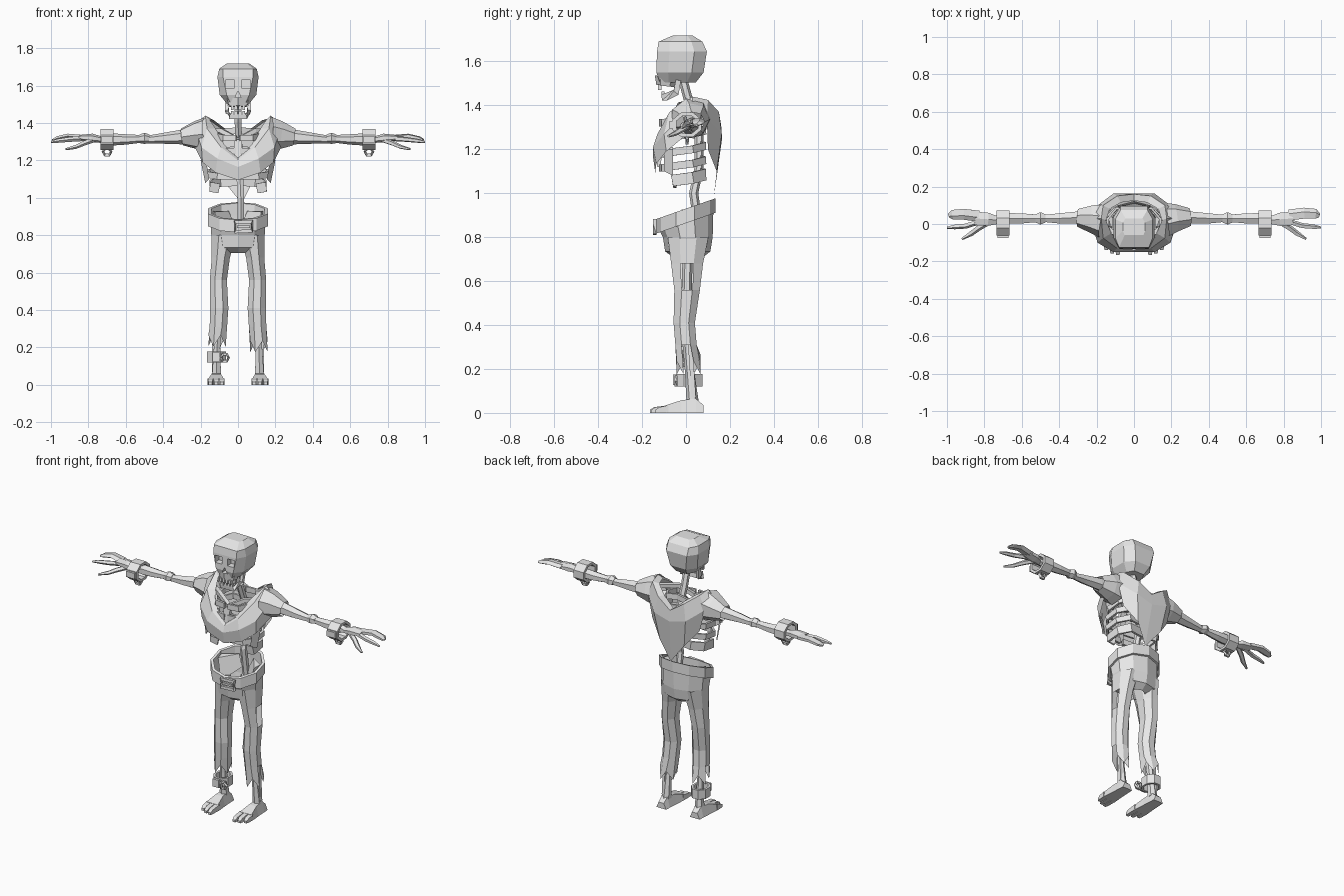
import bpy, bmesh, math
from mathutils import Vector

bone = bpy.data.materials.new("plain_grey")
bone.diffuse_color = (0.8, 0.8, 0.8, 1)


def loft(name, rings, caps=True, loop=False, skip=()):
    """Bridge equal-sized rings of points; skip holds (ring, side) faces left open."""
    bm = bmesh.new()
    rows = [[bm.verts.new(p) for p in r] for r in rings]
    n, m = len(rows[0]), len(rows)
    for i in range(m if loop else m - 1):
        a, b = rows[i], rows[(i + 1) % m]
        for j in range(n):
            if (i, j) not in skip:
                k = (j + 1) % n
                bm.faces.new((a[j], a[k], b[k], b[j]))
    if caps and not loop:
        bm.faces.new(rows[0])
        bm.faces.new(rows[-1])
    bmesh.ops.recalc_face_normals(bm, faces=bm.faces)
    me = bpy.data.meshes.new(name)
    bm.to_mesh(me)
    bm.free()
    me.materials.append(bone)
    ob = bpy.data.objects.new(name, me)
    bpy.context.collection.objects.link(ob)
    return ob


def tube(name, pts, sizes, n=6, loop=False, caps=True):
    """Sweep an n-gon along points; sizes are (half width, half height)."""
    pts = [Vector(p) for p in pts]
    if len(sizes) == 1:
        sizes = sizes * len(pts)
    rings, m = [], len(pts)
    for i, p in enumerate(pts):
        if loop:
            d = pts[(i + 1) % m] - pts[i - 1]
        else:
            d = pts[min(i + 1, m - 1)] - pts[max(i - 1, 0)]
        d.normalize()
        up = Vector((0, 1, 0)) if abs(d.z) > 0.75 else Vector((0, 0, 1))
        side = d.cross(up).normalized()
        up = side.cross(d)
        k = 1 / math.cos(math.pi / n)
        rings.append([p + side * sizes[i][0] * k * math.cos(t) + up * sizes[i][1] * k * math.sin(t)
                      for t in [math.pi / n + j * math.tau / n for j in range(n)]])
    return loft(name, rings, caps, loop)


def box(name, c, h):
    x, y, z = c
    return tube(name, [(x, y - h[1], z), (x, y + h[1], z)], [(h[0], h[2])], 4)


def oval(cx, cy, z, rx, ry, n=8, tilt=0.0, rag=0.0):
    out = []
    for j in range(n):
        t = math.tau * (j + 0.5) / n
        y = cy + ry * math.sin(t) * 1.05
        out.append((cx + rx * math.cos(t) * 1.05, y, z + tilt * y + rag * (-1) ** j))
    return out


# Skull: faceted rings from base to crown
def skull_ring(z, f, w, yf, yb):
    d = (yb - yf) * 0.25
    half = [(f, yf), (w, yf + d), (w, yb - d), (f * 0.9, yb)]
    return [(x, y, z) for x, y in half] + [(-x, y, z) for x, y in reversed(half)]


skull = loft("skull", [skull_ring(*r) for r in (
    (1.505, .04, .06, -.12, .045), (1.55, .06, .098, -.135, .08), (1.645, .08, .11, -.132, .095),
    (1.69, .08, .10, -.125, .075), (1.718, .05, .06, -.06, .03))])

# Eye sockets and nose opening
cutters = [box("socket_cutter", (s * .043, -.135, 1.608), (.024, .04, .022)) for s in (1, -1)]
cutters.append(loft("nose_cutter", [[(-.017, y, 1.535), (.017, y, 1.535), (0, y, 1.572)] for y in (-.17, -.105)]))
for c in cutters:
    c.hide_render = True
    mod = skull.modifiers.new("cut", 'BOOLEAN')
    mod.object, mod.operation, mod.solver = c, 'DIFFERENCE', 'EXACT'
cut = bpy.data.meshes.new_from_object(skull.evaluated_get(bpy.context.evaluated_depsgraph_get()))
skull.modifiers.clear()
skull.data = cut
for c in cutters:
    bpy.data.objects.remove(c)

# Upper jaw, lower jaw and teeth
tube("upper_jaw", [(0, -.09, 1.53), (0, -.095, 1.488)], [(.06, .045), (.046, .035)], 6)
tube("lower_jaw", [(.062, -.035, 1.515), (.058, -.045, 1.46), (.04, -.1, 1.435), (-.04, -.1, 1.435),
                   (-.058, -.045, 1.46), (-.062, -.035, 1.515)],
     [(.008, .012), (.01, .014), (.012, .014), (.012, .014), (.01, .014), (.008, .012)], 4)
for i in range(4):
    x = (i - 1.5) * .021
    box("upper_tooth", (x, -.12, 1.482), (.007, .008, .012))
    box("lower_tooth", (x, -.105, 1.453), (.007, .007, .011))

# Spine and rib cage
tube("spine", [(0, -.015, 1.52), (0, .015, 1.41), (.005, .06, 1.28), (.01, .06, 1.12), (.015, .035, 1.0), (.015, .06, .83)],
     [(.018, .018)], 6)
tube("breastbone", [(0, -.10, 1.31), (0, -.125, 1.12)], [(.022, .01), (.014, .008)], 4)
for s in (1, -1):
    for i, (z, w) in enumerate(((1.34, .11), (1.27, .14), (1.2, .155), (1.135, .155), (1.07, .145))):
        f = -.105 if i < 4 else -.05
        pts = [(.01, .07, z + .02), (s * w * .65, .085, z + .015), (s * w, .03, z), (s * w, -.06, z - .012),
               (s * w * .7, f, z - .02)]
        if i < 4:
            pts.append((s * .01, -.115, z - .02))
        tube("rib", pts, [(.007, .017 if i < 4 else .026)], 4)
    tube("collar_bone", [(0, -.09, 1.31), (s * .09, -.06, 1.36), (s * .2, .02, 1.36)], [(.012, .012)], 4)

# Torn poncho: rows run from front centre round the shoulder to back centre
rows = (((0, -.11, 1.225), (.07, -.105, 1.28), (.12, -.05, 1.37), (.15, .02, 1.415), (.13, .08, 1.415), (.07, .115, 1.37), (0, .125, 1.31)),
        ((0, -.135, 1.2), (.09, -.13, 1.27), (.165, -.075, 1.37), (.175, .03, 1.44), (.165, .1, 1.425), (.09, .15, 1.37), (0, .16, 1.31)),
        ((0, -.15, 1.165), (.11, -.15, 1.21), (.195, -.1, 1.27), (.235, .03, 1.39), (.2, .095, 1.34), (.11, .163, 1.27), (0, .163, 1.24)),
        ((0, -.14, 1.095), (.12, -.135, 1.135), (.19, -.09, 1.19), (.24, .03, 1.29), (.165, .1, 1.2), (.085, .14, 1.1), (.02, .125, .97)))
loft("torn_poncho", [list(r) + [(-x, y, z) for x, y, z in reversed(r[1:-1])] for r in rows],
     caps=False, skip={(2, 3), (2, 8)})

for s in (1, -1):
    # Sleeve and hanging rag
    tube("sleeve", [(s * .17, .02, 1.34), (s * .225, .03, 1.335), (s * .3, .035, 1.325)],
         [(.085, .085), (.07, .07), (.045, .042)], 7, caps=False)
    loft("poncho_rag", [[(s * .17, -.1, 1.2), (s * .2, -.06, 1.2), (s * .19, -.06, 1.21)],
                        [(s * .155, -.1, 1.1), (s * .175, -.06, 1.08), (s * .17, -.06, 1.09)]])
    # Arm bones
    tube("upper_arm", [(s * .2, .03, 1.335), (s * .3, .035, 1.325), (s * .4, .03, 1.318), (s * .48, .03, 1.312)],
         [(.04, .04), (.032, .034), (.027, .025), (.019, .018)], 6)
    tube("elbow", [(s * .475, .03, 1.315), (s * .5, .03, 1.318), (s * .525, .03, 1.315)],
         [(.022, .02), (.033, .026), (.022, .02)], 6)
    tube("forearm", [(s * .52, .03, 1.315), (s * .6, .03, 1.312), (s * .67, .03, 1.312), (s * .74, .025, 1.312)],
         [(.02, .018), (.027, .024), (.028, .028), (.02, .016)], 6)
    # Hand
    tube("palm", [(s * .73, .02, 1.312), (s * .78, .025, 1.32), (s * .85, .03, 1.322)],
         [(.02, .014), (.035, .02), (.036, .012)], 6)
    for path, w in ((((.83, .045, 1.322), (.91, .055, 1.33), (.97, .052, 1.318), (.99, .045, 1.31)), .026),
                    (((.82, .015, 1.318), (.9, -.01, 1.312), (.96, -.015, 1.305), (1, -.02, 1.298)), .012),
                    (((.77, .015, 1.312), (.83, -.02, 1.29), (.87, -.05, 1.272), (.92, -.08, 1.26)), .013)):
        tube("finger", [(s * x, y, z) for x, y, z in path],
             [(w, .012), (w, .011), (w * .9, .009), (w * .4, .005)], 5)

    # Wrist shackle with hinge lug and chain link
    def cuff_ring(x, r):
        return [(s * x, .005 + r * 1.2 * math.cos(t), 1.312 + r * math.sin(t))
                for t in [math.tau * (j + .5) / 8 for j in range(8)]]
    loft("wrist_shackle", [cuff_ring(.665, .044), cuff_ring(.665, .06), cuff_ring(.735, .06), cuff_ring(.735, .044)],
         loop=True)
    box("shackle_lug", (s * .7, -.062, 1.312), (.03, .012, .018))
    tube("wrist_link", [(s * (.7 + .022 * math.cos(t)), .005, 1.246 + .02 * math.sin(t))
                        for t in [math.tau * j / 6 for j in range(6)]], [(.007, .008)], 4, loop=True)

    # Trouser leg with a ragged hem and an outer tear
    d = 0 if s > 0 else .03
    legs = ((.80, .075, .068, .01, .095), (.68, .092, .05, .005, .075), (.56, .105, .047, .005, .06),
            (.41, .10, .05, -.008, .05), (.31, .105, .048, 0, .05), (.205 + d, .112, .048, .012, .056))
    loft("trouser_leg", [oval(s * cx, cy, z, rx, ry, rag=.03 if i == 5 else 0)
                         for i, (z, cx, rx, cy, ry) in enumerate(legs)],
         caps=False, skip={(1, 7), (4, 7)} if s > 0 else {(4, 3)})
    # Leg bones
    tube("thigh_bone", [(s * .085, .01, .82), (s * .1, 0, .42)], [(.02, .02)], 6)
    tube("knee", [(s * .1, 0, .45), (s * .1, -.01, .42), (s * .1, 0, .38)], [(.02, .02), (.03, .032), (.02, .02)], 6)
    tube("shin_bone", [(s * .1, 0, .4), (s * .112, .015, .2), (s * .115, .03, .05)], [(.02, .02), (.017, .018), (.024, .024)], 6)
    tube("calf_bone", [(s * .13, .015, .38), (s * .13, .035, .07)], [(.008, .01)], 4)
    # Foot with three toes
    loft("foot", [[(s * (.117 - b), y, 0), (s * (.117 + b), y, 0), (s * (.117 + t), y, h), (s * (.117 - t), y, h)]
                  for y, b, t, h in ((-.09, .046, .04, .035), (-.02, .04, .025, .058), (.045, .036, .02, .065),
                                     (.08, .034, .018, .035))])
    for k, e in ((-1, -.165), (0, -.158), (1, -.14)):
        x = .117 + k * .031
        loft("toe", [[(s * (x - w), y, 0), (s * (x + w), y, 0), (s * (x + w), y, h), (s * (x - w), y, h)]
                     for y, w, h in ((-.08, .014, .035), (e + .02, .013, .026), (e, .009, .014))])
    # Hip blade
    loft("hip_blade", [[(s * .02, .07, .86), (s * .1, -.03, .79), (s * .12, .02, .79)],
                       [(s * .05, .085, .93), (s * .125, -.02, .925), (s * .135, .03, .93)]])

# Trouser seat, tilted belt and buckle
loft("trouser_seat", [oval(0, -.003, .895, .148, .122, 10, .35), oval(0, .008, .80, .143, .108, 10),
                      oval(0, .008, .735, .128, .098, 10), oval(0, .01, .705, .05, .06, 10)], caps=False)


def belt_ring(k, dz):
    return oval(0, -.003, .897 + dz, .152 * k, .125 * k, 10, .35)


loft("belt", [belt_ring(.94, .033), belt_ring(1.05, .033), belt_ring(1.05, -.033), belt_ring(.94, -.033)], loop=True)
tube("buckle", [(.03 + x, -.143, .845 + z) for x, z in ((-.045, -.026), (.045, -.022), (.045, .028), (-.045, .024))],
     [(.008, .01)], 4, loop=True)
box("buckle_pin", (.03, -.145, .845), (.035, .006, .006))


# Ankle shackle on one leg
def ankle_ring(k, z):
    return oval(-.115, .015, z, .052 * k, .062 * k)


loft("ankle_shackle", [ankle_ring(.75, .12), ankle_ring(1, .12), ankle_ring(1, .178), ankle_ring(.75, .178)], loop=True)
box("ankle_lug", (-.115, -.048, .15), (.02, .012, .024))
tube("ankle_link", [(-.07 + .02 * math.cos(t), -.045, .145 + .022 * math.sin(t))
                    for t in [math.tau * j / 6 for j in range(6)]], [(.007, .007)], 4, loop=True)
